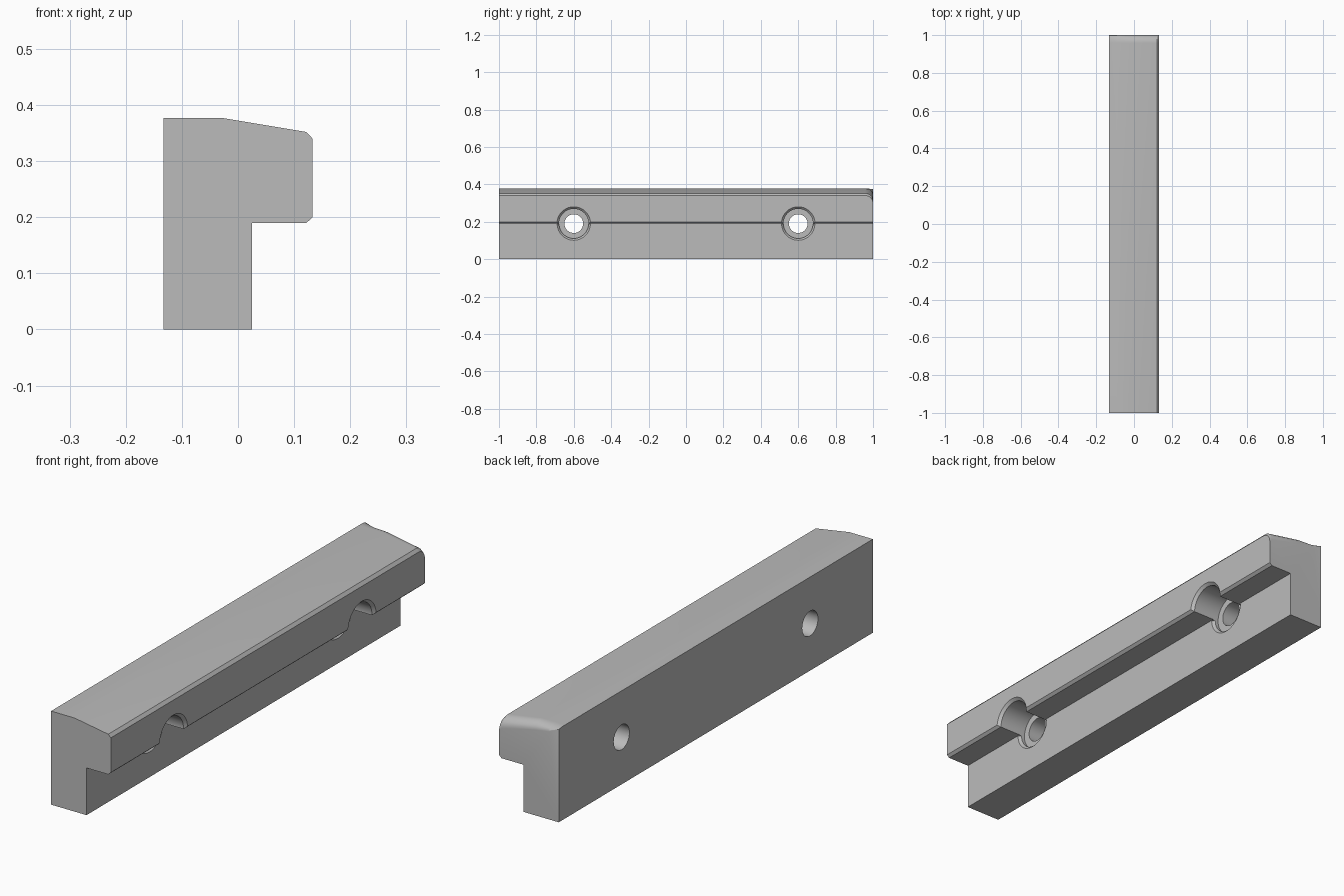
import bpy, bmesh, math

if "Cube" in bpy.data.objects:
    bpy.data.objects.remove(bpy.data.objects["Cube"])

grey = bpy.data.materials.new("plain_grey")
grey.use_nodes = True
COLOUR = (0.5, 0.5, 0.5, 1)
grey.diffuse_color = COLOUR
grey.node_tree.nodes["Principled BSDF"].inputs["Base Color"].default_value = COLOUR

LENGTH, AXIS_Z, ROUND = 2.0, 0.19, 0.042


def make_object(name, bm):
    bmesh.ops.recalc_face_normals(bm, faces=bm.faces)
    mesh = bpy.data.meshes.new(name)
    bm.to_mesh(mesh)
    bm.free()
    mesh.materials.append(grey)
    obj = bpy.data.objects.new(name, mesh)
    bpy.context.collection.objects.link(obj)
    return obj


def loft(name, rings):
    """Closed skin through equal rings of points, capped at both ends."""
    bm = bmesh.new()
    loops = [[bm.verts.new(p) for p in ring] for ring in rings]
    for a, b in zip(loops, loops[1:]):
        for i in range(len(a)):
            j = (i + 1) % len(a)
            bm.faces.new((a[i], a[j], b[j], b[i]))
    bm.faces.new(loops[0])
    bm.faces.new(loops[-1])
    return make_object(name, bm)


# Jaw section: x, z and how strongly the back end rounds over there
section = [(-0.133, 0, 0), (0.025, 0, 0), (0.025, 0.19, 0), (0.122, 0.19, 0),
           (0.133, 0.2, 0), (0.133, 0.34, 1), (0.122, 0.352, 1),
           (-0.028, 0.377, 0.8), (-0.09, 0.377, 0.55), (-0.133, 0.377, 0.08)]


def section_at(y, drop):
    return [(x, y, z - drop * k) for x, z, k in section]


# Body: straight bar with a rolled-over top edge at the back end
rings = [section_at(-LENGTH / 2, 0)]
STEPS = 8
for i in range(STEPS + 1):
    a = math.pi / 2 * i / STEPS
    rings.append(section_at(LENGTH / 2 - ROUND * (1 - math.sin(a)),
                            ROUND * (1 - math.cos(a))))
body = loft("jaw_body", rings)


def lathe_cutter(name, y, profile, lower_half=False, sides=64):
    """Turned shape about an axis along x; optionally only its lower half."""
    rings = []
    for x, r in profile:
        ring = []
        for i in range(sides):
            a = math.tau * (i + 0.5) / sides
            h = r * math.sin(a)
            if lower_half:
                h = min(h, -0.002)
            ring.append((x, y + r * math.cos(a), AXIS_Z + h))
        rings.append(ring)
    return loft(name, rings)


# Screw hole, counterbore and chamfered mouths
bore = [(-0.2, 0.05), (0.0, 0.05), (0.0, 0.079), (0.122, 0.079), (0.143, 0.1)]
mouth = [(0.012, 0.076), (0.03, 0.094)]
cutters = []
for y in (-0.6, 0.6):
    cutters.append(lathe_cutter("screw_hole_cutter", y, bore))
    cutters.append(lathe_cutter("hole_mouth_cutter", y, mouth, True))

for cutter in cutters:
    mod = body.modifiers.new("screw_hole", 'BOOLEAN')
    mod.operation = 'DIFFERENCE'
    mod.solver = 'EXACT'
    mod.object = cutter

# Bake the cuts, then remove the cutters
bpy.context.view_layer.objects.active = body
body.select_set(True)
for mod in list(body.modifiers):
    bpy.ops.object.modifier_apply(modifier=mod.name)
for cutter in cutters:
    bpy.data.objects.remove(cutter)
bpy.ops.object.shade_smooth_by_angle(angle=math.radians(20))
